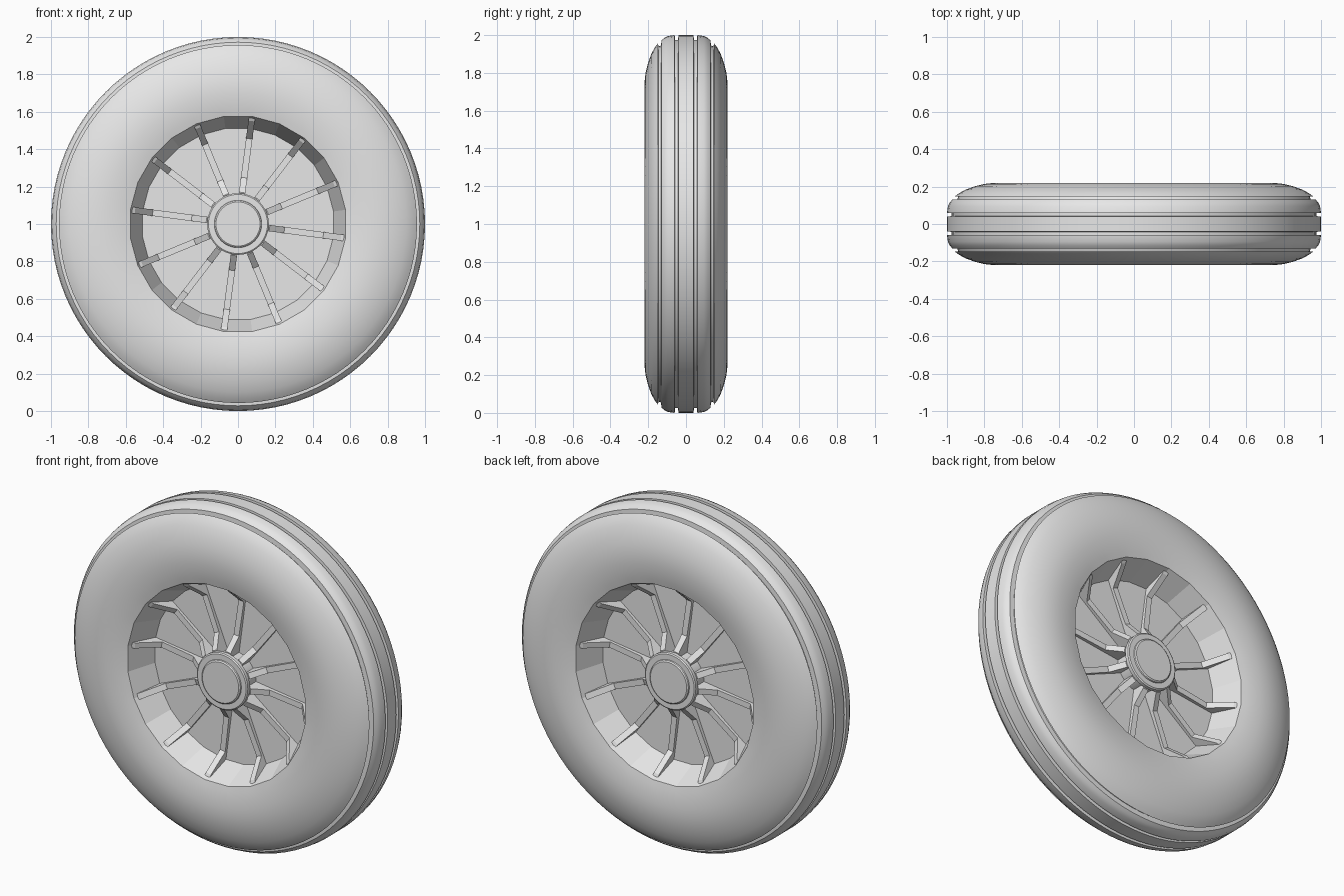
import bpy, bmesh
from math import sin, cos, pi, radians

cube = bpy.data.objects.get("Cube")
if cube:
    bpy.data.objects.remove(cube, do_unlink=True)

# One plain grey for the whole wheel
grey = bpy.data.materials.new("plain grey")
grey.use_nodes = True
grey.diffuse_color = (0.8, 0.8, 0.8, 1)
grey.node_tree.nodes["Principled BSDF"].inputs["Base Color"].default_value = (0.8, 0.8, 0.8, 1)

CENTRE = 1.0           # axle height
RIM_R = 0.58           # opening of the rim
RIM_SIDES = 24
STEP = 2 * pi / RIM_SIDES


def finish(bm, name, smooth):
    bmesh.ops.remove_doubles(bm, verts=bm.verts, dist=1e-5)
    bmesh.ops.recalc_face_normals(bm, faces=bm.faces)
    mesh = bpy.data.meshes.new(name)
    bm.to_mesh(mesh)
    bm.free()
    mesh.materials.append(grey)
    obj = bpy.data.objects.new(name, mesh)
    bpy.context.collection.objects.link(obj)
    for p in mesh.polygons:
        p.use_smooth = smooth
    if smooth:
        mesh.set_sharp_from_angle(angle=radians(32))
    return obj


def polygon_radius(r, a):
    """Radius at angle a of the many-sided rim opening."""
    u = (a + STEP / 2) % STEP - STEP / 2
    return r * cos(STEP / 2) / cos(u)


def lathe(name, half, sides, start=0.0, smooth=True, closed=False):
    """Spin a (radius, y) half profile, mirrored in y, round the axle."""
    profile = half + [(r, -y) for r, y in reversed(half)]
    bm = bmesh.new()
    rings = []
    for i in range(sides):
        a = start + 2 * pi * i / sides
        ring = []
        for r, y in profile:
            if closed and r == RIM_R:
                r = polygon_radius(r, a)
            ring.append(bm.verts.new((r * sin(a), y, CENTRE + r * cos(a))))
        rings.append(ring)
    n = len(profile)
    for i in range(sides):
        r0, r1 = rings[i], rings[(i + 1) % sides]
        for j in range(n if closed else n - 1):
            k = (j + 1) % n
            bm.faces.new((r0[j], r0[k], r1[k], r1[j]))
    return finish(bm, name, smooth)


# Tyre with rounded sidewalls and four tread grooves
lathe("tyre", [
    (RIM_R, 0.2), (0.61, 0.208), (0.65, 0.215), (0.7, 0.22), (0.75, 0.22),
    (0.8, 0.214), (0.85, 0.202), (0.9, 0.184), (0.935, 0.165), (0.957, 0.148),
    (0.94, 0.146), (0.945, 0.132), (0.972, 0.13),
    (0.985, 0.115), (0.995, 0.095), (1.0, 0.06),
    (0.975, 0.058), (0.975, 0.042), (1.0, 0.04)],
    RIM_SIDES * 4, closed=True)

# Faceted rim dish with its centre disc
lathe("rim", [(0, 0.04), (0.515, 0.04), (RIM_R, 0.2)],
      RIM_SIDES, start=STEP / 2, smooth=False)

# Hub barrel, flange and raised cap
lathe("hub", [
    (0, 0.162), (0.118, 0.162), (0.125, 0.157), (0.127, 0.15),
    (0.158, 0.15), (0.165, 0.145), (0.165, 0.125), (0.145, 0.12), (0.145, 0.03)],
    48)

# Spokes: low ribs that rise into gussets at the hub and at the rim
SPOKE = [(0.13, 0.03), (0.13, 0.124), (0.17, 0.124), (0.25, 0.062),
         (0.46, 0.056), (0.555, 0.17), (0.575, 0.18), (0.52, 0.03)]
HALF_WIDTH = 0.017
bm = bmesh.new()
for side in (1, -1):
    for i in range(12):
        a = STEP / 2 + i * pi / 6
        ends = []
        for w in (-HALF_WIDTH, HALF_WIDTH):
            ends.append([bm.verts.new((side * (r * sin(a) + w * cos(a)), -side * y,
                                       CENTRE + r * cos(a) - w * sin(a)))
                         for r, y in SPOKE])
        left, right = ends
        bm.faces.new(left)
        bm.faces.new(right[::-1])
        for j in range(len(SPOKE)):
            k = (j + 1) % len(SPOKE)
            bm.faces.new((left[k], left[j], right[j], right[k]))
finish(bm, "spokes", False)
